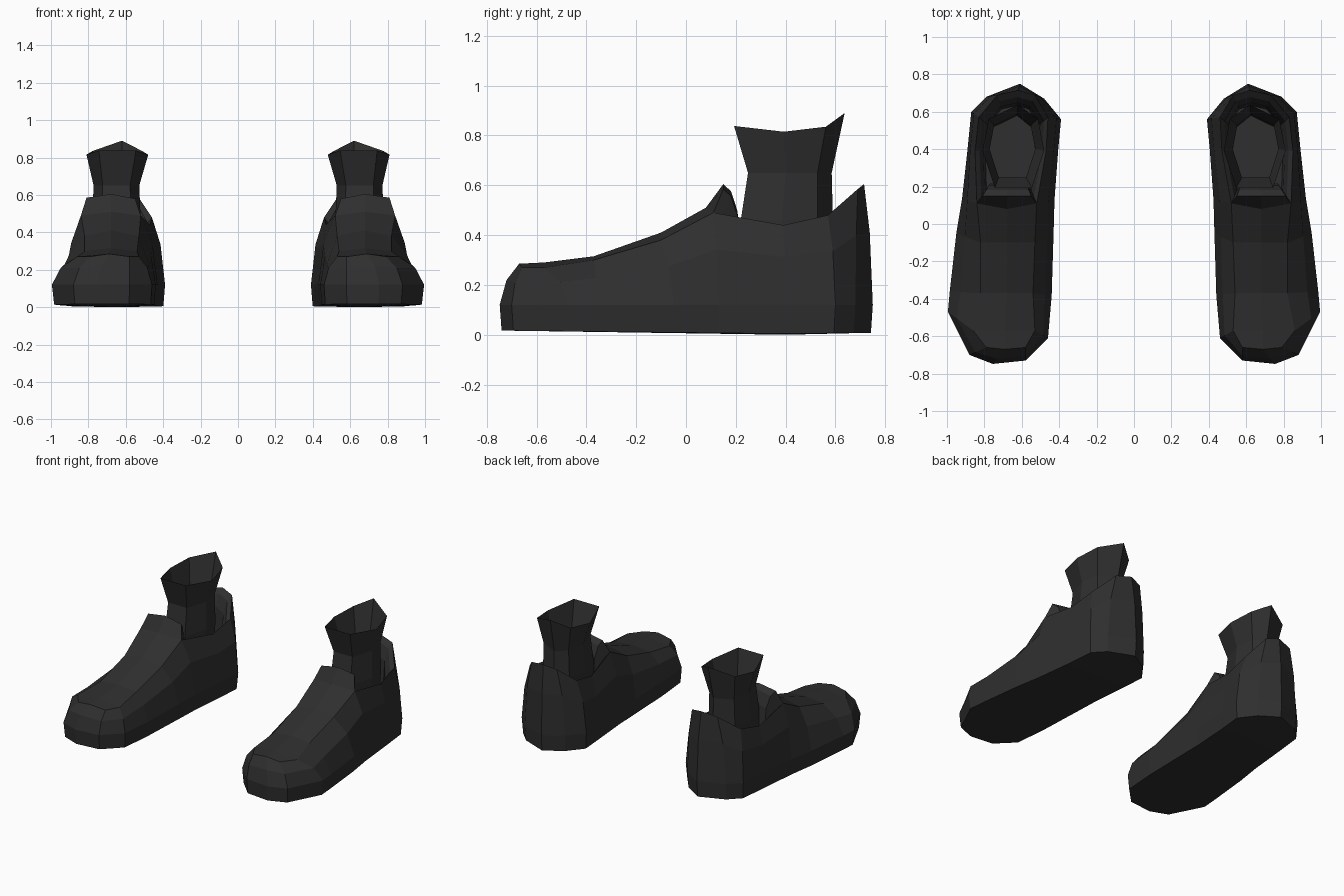
import bpy, bmesh
from mathutils import Vector

if "Cube" in bpy.data.objects:
    bpy.data.objects.remove(bpy.data.objects["Cube"])

charcoal = bpy.data.materials.new("charcoal")
charcoal.diffuse_color = (0.028, 0.028, 0.028, 1)
charcoal.use_nodes = True
charcoal.node_tree.nodes["Principled BSDF"].inputs["Base Color"].default_value = charcoal.diffuse_color


def loft(bm, rings):
    """Join closed rings of vertices with quads."""
    for a, b in zip(rings, rings[1:]):
        n = len(a)
        for i in range(n):
            j = (i + 1) % n
            bm.faces.new((a[i], a[j], b[j], b[i]))


def finish(bm, name):
    """Make a flat-shaded object, mirrored into a pair."""
    bmesh.ops.recalc_face_normals(bm, faces=bm.faces)
    mesh = bpy.data.meshes.new(name)
    bm.to_mesh(mesh)
    bm.free()
    mesh.materials.append(charcoal)
    obj = bpy.data.objects.new(name, mesh)
    bpy.context.collection.objects.link(obj)
    obj.modifiers.new("pair", 'MIRROR').use_mirror_merge = False


# Widest outline, toe to heel: inner x, inner y, outer x, outer y
WELT = [(.58, -.73, .88, -.70), (.46, -.61, .995, -.47), (.44, -.38, .985, -.36),
        (.43, -.05, .95, -.05), (.425, .13, .92, .13), (.405, .40, .89, .40),
        (.39, .56, .87, .60), (.48, .67, .79, .68)]
# Upper edge, toe to heel: inner x, outer x, y, z
EDGE = [(.58, .79, -.66, .27), (.53, .86, -.57, .27), (.54, .82, -.37, .30),
        (.53, .82, -.10, .38), (.52, .84, .11, .49), (.47, .85, .39, .44),
        (.46, .83, .57, .48), (.53, .73, .69, .585)]

# Order round the shoe: inner side, heel centre, outer side, toe centre
welt = [Vector((w[0], w[1], .12)) for w in WELT] + [Vector((.61, .75, .12))]
welt += [Vector((w[2], w[3], .12)) for w in reversed(WELT)] + [Vector((.755, -.748, .12))]
edge = [Vector((e[0], e[2], e[3])) for e in EDGE] + [Vector((.62, .715, .605))]
edge += [Vector((e[1], e[2], e[3])) for e in reversed(EDGE)] + [Vector((.69, -.67, .285))]
mid = []
for a, b in zip(welt, edge):
    p = a.lerp(b, .35)
    p.z = a.z + (b.z - a.z) * .6
    mid.append(p)
sole = [Vector((.65 + (p.x - .65) * .965, p.y * .99, .004 + .011 * abs(p.y - .4))) for p in welt]

# Shoe shell
bm = bmesh.new()
rings = [[bm.verts.new(p) for p in r] for r in (sole, welt, mid, edge)]
loft(bm, rings)
hub = bm.verts.new((.65, .4, 0))
for i in range(18):
    bm.faces.new((rings[0][i], rings[0][(i + 1) % 18], hub))

# Vamp with a raised centre line, ending in a tongue lip
top = rings[3]
ridge = [top[17]] + [bm.verts.new(p) for p in
                     ((.69, -.57, .29), (.68, -.37, .315), (.68, -.10, .41), (.68, .08, .51))]
lip = [bm.verts.new(p) for p in ((.55, .15, .58), (.68, .15, .605), (.81, .15, .585))]
inner, outer = top[:5] + [lip[0]], top[16:11:-1] + [lip[2]]
ridge.append(lip[1])
for i in range(5):
    bm.faces.new((inner[i], inner[i + 1], ridge[i + 1], ridge[i]))
    bm.faces.new((ridge[i], ridge[i + 1], outer[i + 1], outer[i]))

# Padded collar and lining
collar = top[4:13] + [lip[2], lip[1], lip[0]]


def inset(k, drop, z=None):
    out = []
    for v in collar:
        p = v.co.lerp(Vector((.65, .41, v.co.z)), k)
        p.z = v.co.z - drop if z is None else z
        out.append(bm.verts.new(p))
    return out


lining = [collar, inset(.12, .03), inset(.22, .11), inset(.27, 0, .28)]
loft(bm, lining)
bm.faces.new(lining[-1])
finish(bm, "shoe")

# Ankle sock: flared open tube with a floor
SHAPE = [(0, 1), (.8, .66), (1, -.1), (.6, -1), (-.6, -1), (-1, -.1), (-.8, .66)]
RISE = [.89, .835, .815, .838, .838, .815, .835]
bm = bmesh.new()
tube = []
for cx, rx, cy, ry, z in ((.65, .125, .40, .18, .30), (.65, .13, .405, .185, .46),
                          (.65, .122, .417, .168, .65), (.645, .165, .415, .222, None)):
    tube.append([bm.verts.new((cx + rx * x - (.025 if y == 1 else 0), cy + ry * y,
                               RISE[i] if z is None else z))
                 for i, (x, y) in enumerate(SHAPE)])
loft(bm, tube)
bm.faces.new(tube[0])
finish(bm, "ankle_sock")
